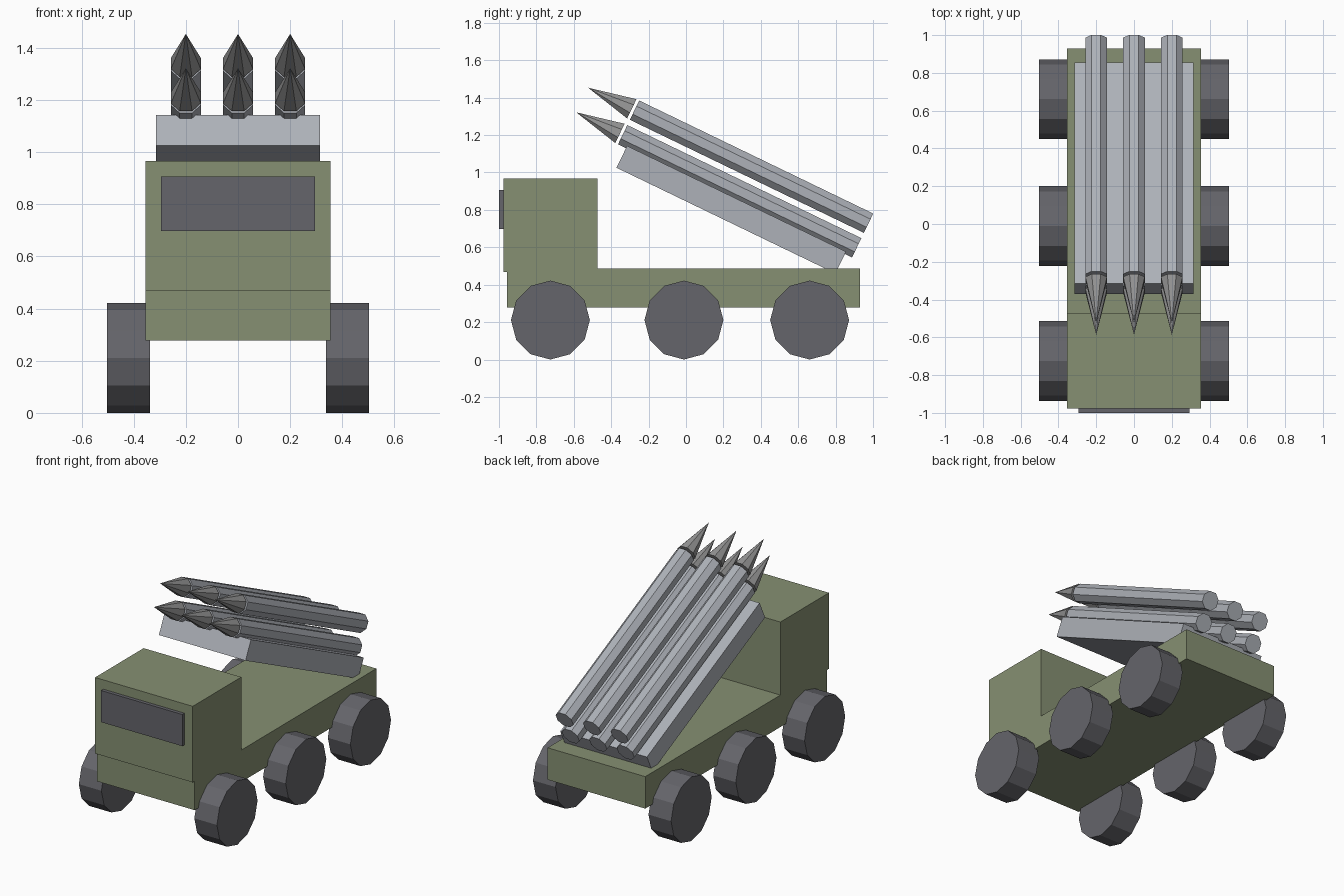
import bpy, math
from mathutils import Matrix, Vector

if "Cube" in bpy.data.objects:
    bpy.data.objects.remove(bpy.data.objects["Cube"])


def material(name, rgb):
    m = bpy.data.materials.new(name)
    m.diffuse_color = (*rgb, 1)
    m.use_nodes = True
    m.node_tree.nodes["Principled BSDF"].inputs["Base Color"].default_value = m.diffuse_color
    return m


GREEN = material("olive_green", (0.24, 0.28, 0.17))
DARK = material("dark_slate", (0.13, 0.13, 0.145))
STEEL = material("steel", (0.42, 0.44, 0.48))
NOSE = material("nose_grey", (0.3, 0.3, 0.3))


def finish(name, mat, matrix):
    ob = bpy.context.object
    ob.name = name
    ob.data.transform(matrix)
    ob.data.materials.append(mat)
    return ob


def box(name, lo, hi, mat, matrix=Matrix()):
    lo, hi = Vector(lo), Vector(hi)
    bpy.ops.mesh.primitive_cube_add(size=1)
    m = Matrix.Translation((lo + hi) / 2) @ Matrix.Diagonal((*(hi - lo), 1))
    return finish(name, mat, matrix @ m)


def cone(name, sides, r1, r2, depth, mat, matrix):
    bpy.ops.mesh.primitive_cone_add(vertices=sides, radius1=r1, radius2=r2, depth=depth)
    return finish(name, mat, matrix)


# Truck body
box("chassis", (-0.355, -0.957, 0.277), (0.355, 0.93, 0.487), GREEN)
box("cab", (-0.355, -0.977, 0.467), (0.355, -0.473, 0.967), GREEN)
box("windscreen", (-0.295, -1.0, 0.698), (0.295, -0.96, 0.906), DARK)

# Wheels, three per side
for side in (-1, 1):
    for y in (-0.725, -0.011, 0.661):
        m = Matrix.Translation((side * 0.42, y, 0.211)) @ Matrix.Rotation(math.pi / 2, 4, 'Y')
        cone("wheel", 12, 0.211, 0.211, 0.164, DARK, m)

# Tilted launch rack
TILT = Matrix.Rotation(-0.45, 4, 'X')
box("launch_rack", (-0.315, -0.65, -0.065), (0.315, 0.65, 0.065), STEEL,
    Matrix.Translation((0, 0.242, 0.801)) @ TILT)

# Rockets: two rows of three; local -y points to the nose
to_nose = Matrix.Rotation(math.pi / 2, 4, 'X') @ Matrix.Rotation(math.pi / 8, 4, 'Z')
frame = Matrix.Translation((0, 0.3505, 1.031)) @ TILT
for row in (0, 1):
    for x in (-0.2, 0, 0.2):
        base = frame @ Matrix.Translation((x, 0, -0.146 * row))
        cone("rocket_body", 8, 0.062, 0.062, 1.39, STEEL, base @ to_nose)
        cone("rocket_nose", 8, 0.062, 0, 0.26, NOSE,
             base @ Matrix.Translation((0, -0.841, 0)) @ to_nose)
